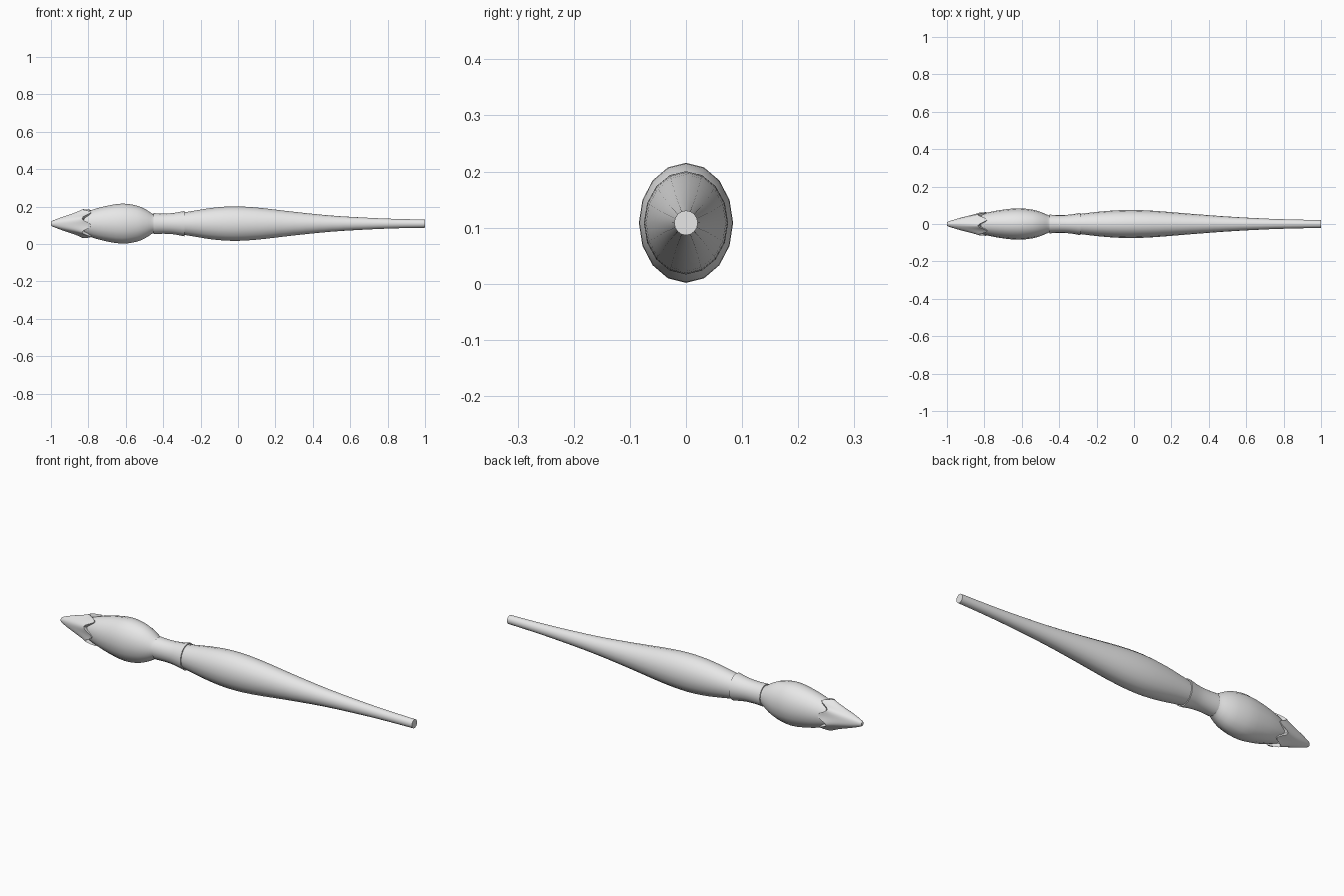
import bpy, bmesh, math

if "Cube" in bpy.data.objects:
    bpy.data.objects.remove(bpy.data.objects["Cube"])

AXIS_Z = 0.1085

grey = bpy.data.materials.new("plain grey")
grey.diffuse_color = (0.8, 0.8, 0.8, 1)
grey.use_nodes = True
grey.node_tree.nodes["Principled BSDF"].inputs["Base Color"].default_value = grey.diffuse_color


def smooth_profile(points, steps):
    """Catmull-Rom resampling of (x, half width, half height) stations."""
    pts = [points[0]] + points + [points[-1]]
    out = []
    for i in range(1, len(pts) - 2):
        a, b, c, d = pts[i - 1:i + 3]
        for s in range(steps):
            t = s / steps
            out.append(tuple(
                0.5 * (2 * q + (r - p) * t + (2 * p - 5 * q + 4 * r - w) * t * t
                       + (3 * q - p - 3 * r + w) * t ** 3)
                for p, q, r, w in zip(a, b, c, d)))
    out.append(points[-1])
    return out


def loft(name, rings, sides=16, shift=None, closed=False):
    """Skin elliptical rings along x; shift moves ring points along x by angle."""
    bm = bmesh.new()
    loops = []
    for k, (x, ry, rz) in enumerate(rings):
        loop = []
        for i in range(sides):
            a = 2 * math.pi * i / sides
            dx = shift(k, a) if shift else 0
            loop.append(bm.verts.new((x + dx, -ry * math.cos(a),
                                      AXIS_Z + rz * math.sin(a))))
        loops.append(loop)
    pairs = list(zip(loops, loops[1:]))
    if closed:
        pairs.append((loops[-1], loops[0]))
    else:
        bm.faces.new(loops[0])
        bm.faces.new(loops[-1])
    for l0, l1 in pairs:
        for i in range(sides):
            j = (i + 1) % sides
            bm.faces.new((l0[i], l0[j], l1[j], l1[i]))
    bmesh.ops.recalc_face_normals(bm, faces=bm.faces)
    mesh = bpy.data.meshes.new(name)
    bm.to_mesh(mesh)
    bm.free()
    mesh.materials.append(grey)
    obj = bpy.data.objects.new(name, mesh)
    bpy.context.collection.objects.link(obj)
    bpy.ops.object.select_all(action='DESELECT')
    obj.select_set(True)
    bpy.context.view_layer.objects.active = obj
    bpy.ops.object.shade_smooth_by_angle(angle=math.radians(40))
    return obj


# Long handle, swelling near the ferrule and tapering to a round flat end
loft("handle", smooth_profile([
    (-0.30, 0.052, 0.058), (-0.24, 0.060, 0.068), (-0.14, 0.070, 0.084),
    (-0.03, 0.075, 0.092), (0.10, 0.071, 0.086), (0.30, 0.055, 0.063),
    (0.50, 0.040, 0.043), (0.70, 0.029, 0.031), (0.85, 0.024, 0.025),
    (1.00, 0.021, 0.022)], 3))

# Waisted ferrule: a tube with open rims at both ends
outer = smooth_profile([(-0.452, 0.050, 0.056), (-0.40, 0.048, 0.054),
                        (-0.345, 0.050, 0.057), (-0.285, 0.060, 0.068)], 3)
inner = [(x, ry - 0.006, rz - 0.006) for x, ry, rz in reversed(outer)]
loft("ferrule", outer + inner, closed=True)

# Full bristle head
loft("bristles", smooth_profile([
    (-0.94, 0.015, 0.016), (-0.87, 0.035, 0.038), (-0.80, 0.057, 0.067),
    (-0.72, 0.074, 0.091), (-0.62, 0.084, 0.107), (-0.54, 0.076, 0.096),
    (-0.49, 0.061, 0.074), (-0.455, 0.046, 0.051), (-0.43, 0.040, 0.044)], 3))

# Paint-dipped tip with a wavy, slightly raised edge
cap = smooth_profile([(-1.0, 0.008, 0.009), (-0.99, 0.014, 0.016),
                      (-0.94, 0.030, 0.035), (-0.87, 0.048, 0.057),
                      (-0.81, 0.063, 0.077)], 3)
last = len(cap) - 1
cap.append((-0.805, 0.050, 0.060))


def wave(k, a):
    weight = min(1, k / last) ** 4
    return 0.024 * weight * math.cos(6 * (a + math.radians(8)))


loft("paint_tip", cap, sides=48, shift=wave)
